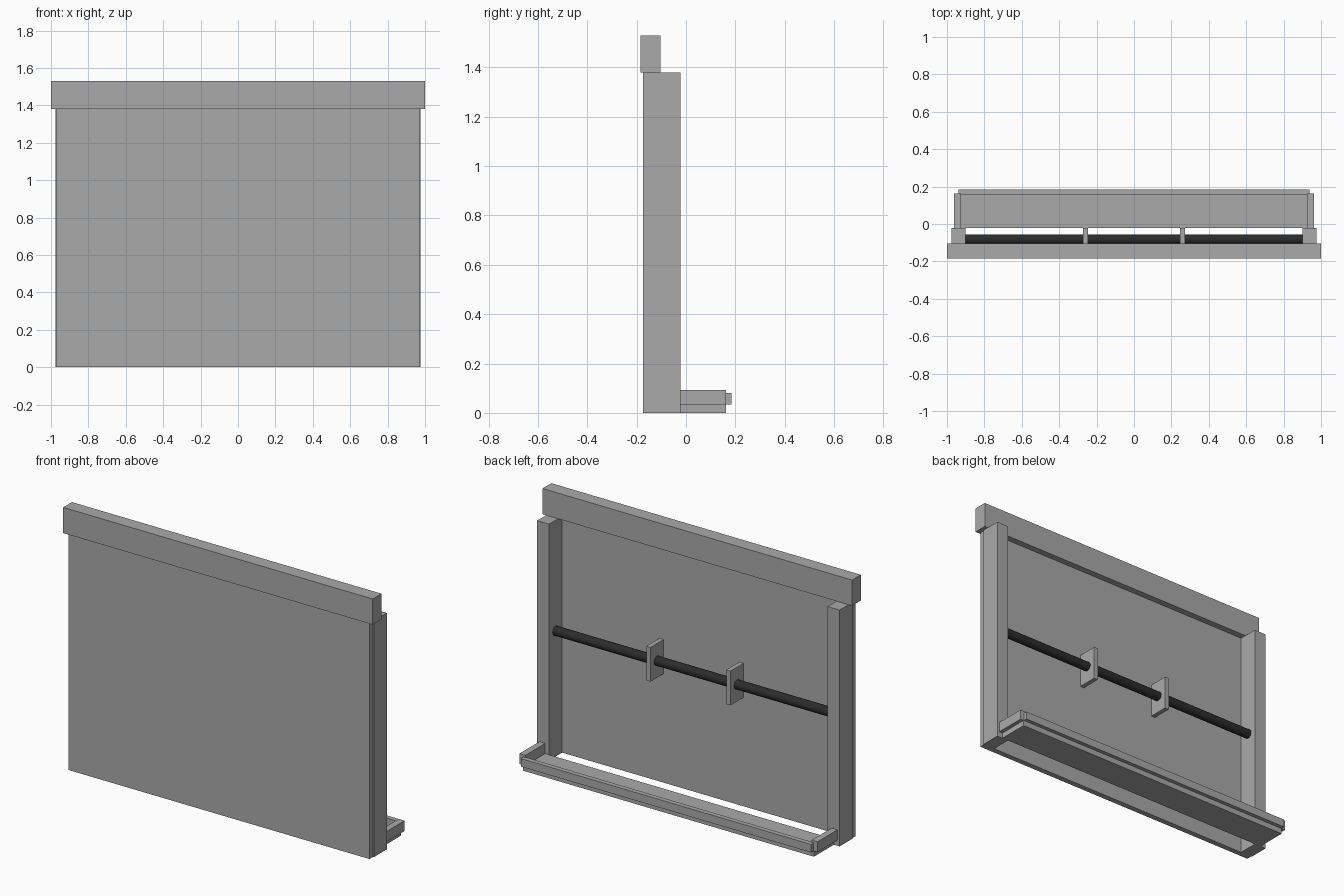
import bpy
from math import radians

cube = bpy.data.objects.get("Cube")
if cube:
    bpy.data.objects.remove(cube, do_unlink=True)


def material(name, value):
    mat = bpy.data.materials.new(name)
    mat.use_nodes = True
    colour = (value, value, value, 1)
    mat.diffuse_color = colour
    mat.node_tree.nodes["Principled BSDF"].inputs["Base Color"].default_value = colour
    return mat


grey = material("mid grey", 0.4)
black = material("charcoal", 0.025)


def box(name, x, y, z, mat=grey):
    """Box spanning the (low, high) range on each axis."""
    spans = (x, y, z)
    bpy.ops.mesh.primitive_cube_add(size=1, location=[(a + b) / 2 for a, b in spans])
    ob = bpy.context.object
    ob.name = name
    ob.scale = [b - a for a, b in spans]
    bpy.ops.object.transform_apply(location=False, rotation=False, scale=True)
    ob.data.materials.append(mat)
    return ob


def pair(name, x, y, z):
    """The same box on the left (+x) and right (-x)."""
    box("left_" + name, x, y, z)
    box("right_" + name, (-x[1], -x[0]), y, z)


# Upright panel with its top beam and side posts
box("front_panel", (-0.972, 0.972), (-0.175, -0.142), (0, 1.38))
box("top_beam", (-1, 1), (-0.185, -0.104), (1.38, 1.53))
pair("post", (0.9, 0.977), (-0.142, -0.022), (0, 1.38))

# Plates holding the cross bar
pair("bar_bracket", (0.245, 0.272), (-0.142, -0.022), (0.635, 0.835))

# Round cross bar between the posts
bpy.ops.mesh.primitive_cylinder_add(vertices=32, radius=0.027, depth=1.8,
                                    location=(0, -0.082, 0.735),
                                    rotation=(0, radians(90), 0))
bar = bpy.context.object
bar.name = "cross_bar"
bar.data.materials.append(black)
bpy.ops.object.shade_smooth_by_angle(angle=radians(35))

# Low tray behind the posts
box("tray_floor", (-0.94, 0.94), (-0.022, 0.162), (0, 0.033))
pair("tray_side", (0.925, 0.963), (-0.022, 0.162), (0.033, 0.093))
box("tray_back_rail", (-0.938, 0.938), (0.157, 0.185), (0.033, 0.08))
